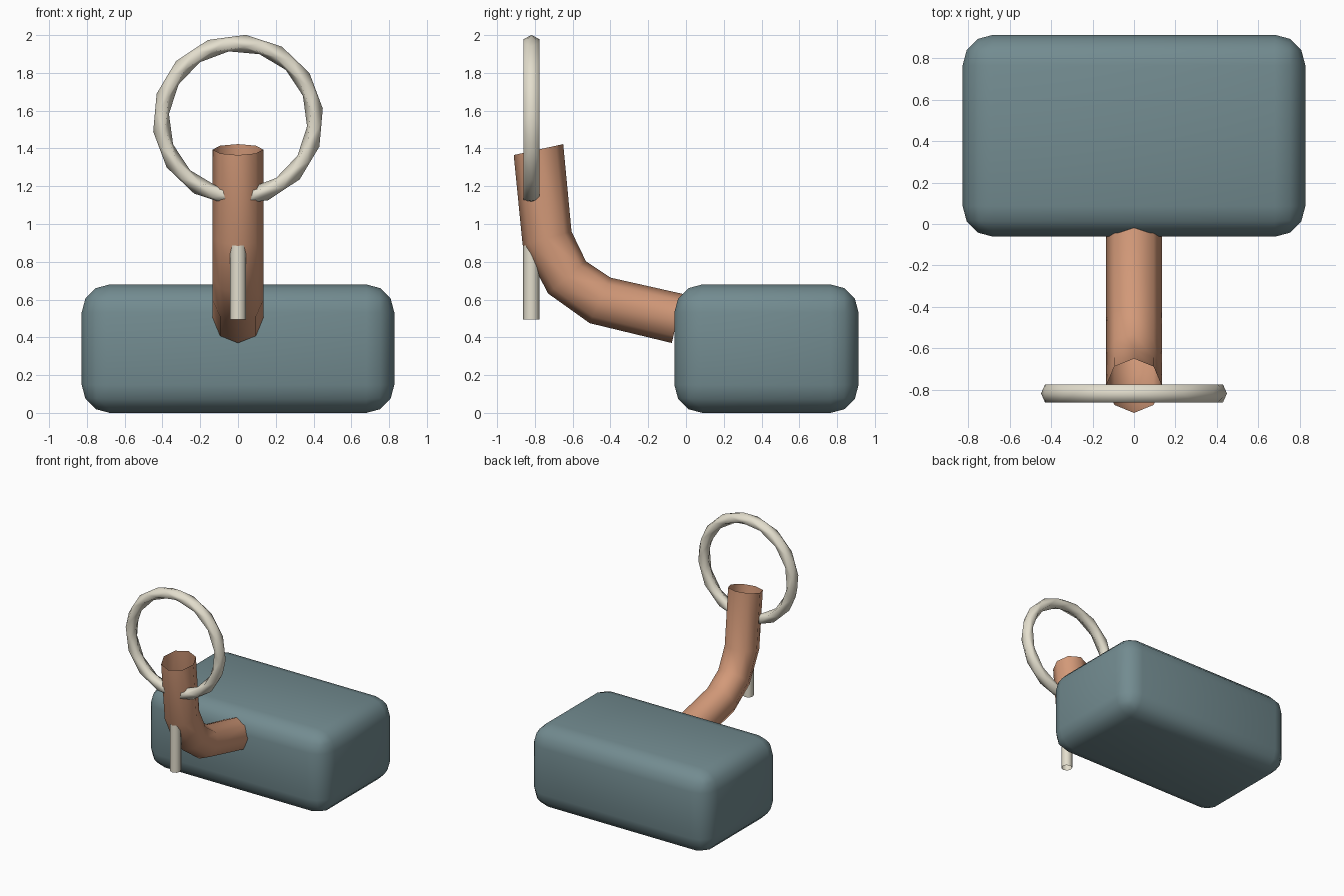
import bpy, bmesh
from math import sin, cos, pi
from mathutils import Vector

if "Cube" in bpy.data.objects:
    bpy.data.objects.remove(bpy.data.objects["Cube"])


def material(name, rgb):
    m = bpy.data.materials.new(name)
    m.diffuse_color = (*rgb, 1)
    m.use_nodes = True
    m.node_tree.nodes["Principled BSDF"].inputs["Base Color"].default_value = m.diffuse_color
    return m


def finish(name, bm, mat, angle=50):
    bmesh.ops.recalc_face_normals(bm, faces=bm.faces)
    me = bpy.data.meshes.new(name)
    bm.to_mesh(me)
    bm.free()
    ob = bpy.data.objects.new(name, me)
    bpy.context.collection.objects.link(ob)
    me.materials.append(mat)
    bpy.ops.object.select_all(action='DESELECT')
    ob.select_set(True)
    bpy.context.view_layer.objects.active = ob
    bpy.ops.object.shade_smooth_by_angle(angle=angle * pi / 180)
    return ob


def open_tube(name, sections, rx, mat, sides=8):
    """Skin rings given by their front and back (y, z) points."""
    bm = bmesh.new()
    rings = []
    for front, back in sections:
        a, b = Vector((0, *front)), Vector((0, *back))
        mid, half = (a + b) / 2, (a - b) / 2
        rings.append([bm.verts.new(mid + half * cos(2 * pi * i / sides)
                                   + Vector((rx * sin(2 * pi * i / sides), 0, 0)))
                      for i in range(sides)])
    for r, s in zip(rings, rings[1:]):
        for i in range(sides):
            j = (i + 1) % sides
            bm.faces.new((r[i], r[j], s[j], s[i]))
    return finish(name, bm, mat)


teal = material("slate_teal", (0.17, 0.26, 0.28))
copper = material("copper", (0.65, 0.32, 0.19))
cream = material("cream", (0.77, 0.73, 0.61))

# Rounded block
bm = bmesh.new()
bmesh.ops.create_cube(bm, size=1)
for v in bm.verts:
    v.co = Vector((v.co.x * 1.655, v.co.y * 0.975 + 0.426, v.co.z * 0.68 + 0.34))
bmesh.ops.bevel(bm, geom=bm.edges[:], offset=0.148, segments=3,
                profile=0.5, affect='EDGES')
finish("block", bm, teal)

# Curved spout, open at both ends
open_tube("spout", [((-0.912, 1.365), (-0.65, 1.423)),
                    ((-0.865, 0.89), (-0.606, 0.96)),
                    ((-0.73, 0.632), (-0.53, 0.803)),
                    ((-0.51, 0.475), (-0.40, 0.716)),
                    ((-0.075, 0.37), (-0.018, 0.63))], 0.134, copper)

# Pin hanging from the spout
open_tube("pin", [((-0.862, 0.495), (-0.776, 0.495)),
                  ((-0.862, 1.12), (-0.776, 1.12))], 0.043, cream)

# Faceted ring: alternate rows are shifted half a step
bm = bmesh.new()
N, M, R, r = 14, 6, 0.41, 0.043
rows = []
for k in range(M):
    v = 2 * pi * k / M
    rad = R + r * cos(v)
    rows.append([bm.verts.new((rad * cos(u), -0.818 + 1.15 * r * sin(v),
                               1.55 + rad * sin(u)))
                 for u in (2 * pi * (i + (k % 2) / 2 + 0.3) / N for i in range(N))])
for k in range(M):
    a, b = rows[k], rows[(k + 1) % M]
    for i in range(N):
        j = (i + 1) % N
        if k % 2 == 0:
            tris = (a[i], a[j], b[i]), (a[j], b[j], b[i])
        else:
            tris = (a[i], b[j], b[i]), (a[i], a[j], b[j])
        for t in tris:
            bm.faces.new(t)
finish("ring", bm, cream, 75)
